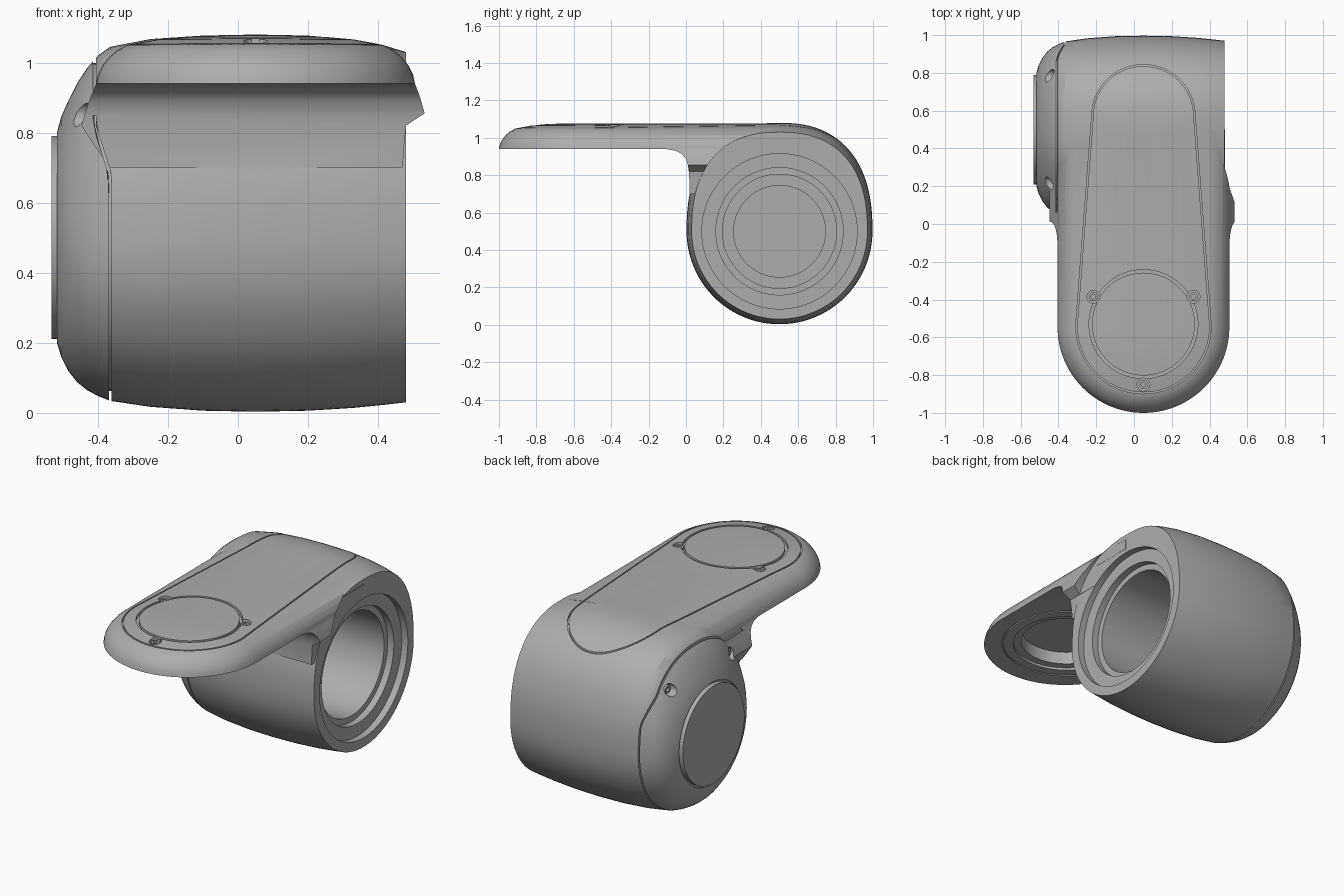
import bpy, bmesh, math
from math import sin, cos, pi

if "Cube" in bpy.data.objects:
    bpy.data.objects.remove(bpy.data.objects["Cube"])

grey = bpy.data.materials.new("satin grey")
grey.use_nodes = True
grey.diffuse_color = (0.42, 0.42, 0.42, 1)
grey.node_tree.nodes["Principled BSDF"].inputs["Base Color"].default_value = (0.42, 0.42, 0.42, 1)

CX = 0.05          # middle of the arm
AXIS = 0.5         # height and depth of the barrel axis
FRONT = -0.545     # centre of the rounded arm end


def loft(name, rings, cyclic=False):
    """Skin a list of equal-length closed rings; cyclic makes a tube ring."""
    bm = bmesh.new()
    rows = [[bm.verts.new(p) for p in r] for r in rings]
    n = len(rows[0])
    pairs = list(zip(rows, rows[1:])) + ([(rows[-1], rows[0])] if cyclic else [])
    for a, b in pairs:
        for i in range(n):
            j = (i + 1) % n
            bm.faces.new((a[i], a[j], b[j], b[i]))
    if not cyclic:
        bm.faces.new(rows[0])
        bm.faces.new(rows[-1])
    bmesh.ops.recalc_face_normals(bm, faces=bm.faces)
    me = bpy.data.meshes.new(name)
    bm.to_mesh(me)
    bm.free()
    me.materials.append(grey)
    ob = bpy.data.objects.new(name, me)
    bpy.context.collection.objects.link(ob)
    return ob


def combine(target, other, op):
    """Apply a boolean and remove the helper."""
    mod = target.modifiers.new("join", 'BOOLEAN')
    mod.operation, mod.solver, mod.object = op, 'EXACT', other
    bpy.context.view_layer.update()
    me = bpy.data.meshes.new_from_object(
        target.evaluated_get(bpy.context.evaluated_depsgraph_get()))
    target.modifiers.clear()
    target.data = me
    bpy.data.objects.remove(other)


def circle(axis, pos, a, b, r, n=64):
    """Ring around the x or z axis."""
    pts = [(r * cos(2 * pi * i / n), r * sin(2 * pi * i / n)) for i in range(n)]
    if axis == 'X':
        return [(pos, a + u, b + v) for u, v in pts]
    return [(a + u, b + v, pos) for u, v in pts]


def rod(name, axis, p0, p1, a, b, r, n=64):
    return loft(name, [circle(axis, p, a, b, r, n) for p in (p0, p1)])


def tube(name, axis, p0, p1, a, b, r0, r1):
    return loft(name, [circle(axis, p, a, b, r, 96) for p, r in
                       ((p0, r0), (p1, r0), (p1, r1), (p0, r1))], True)


def section(x, r, top, e, n=96):
    """Barrel cross-section: round below, taller and squarer above."""
    out = []
    for i in range(n):
        c, s = cos(2 * pi * i / n), sin(2 * pi * i / n)
        if s > 0:
            y = math.copysign(abs(c) ** (2 / e), c)
            out.append((x, AXIS + r * y, AXIS + top * s ** (2 / e)))
        else:
            out.append((x, AXIS + r * c, AXIS + r * s))
    return out


# Barrel with domed end cap: x, radius, top height, squareness
stations = [(.48, .47, .53, 2.4), (.42, .477, .548, 2.4), (.33, .486, .565, 2.4),
            (.2, .494, .577, 2.4), (.05, .497, .58, 2.4), (-.1, .494, .577, 2.4),
            (-.25, .483, .567, 2.4), (-.365, .466, .545, 2.4), (-.4, .452, .52, 2.3),
            (-.43, .436, .485, 2.2), (-.46, .412, .44, 2.1), (-.485, .38, .39, 2),
            (-.505, .34, .345, 2), (-.517, .3, .3, 2), (-.525, .22, .22, 2)]
body = loft("housing", [section(*s) for s in stations])


# Arm: rounded front end, square back buried in the barrel
def arm_ring(z, r):
    arc = [(CX + r * cos(t), FRONT + r * sin(t), z)
           for t in [-pi + pi * i / 48 for i in range(49)]]
    return arc + [(CX + r, AXIS, z), (CX - r, AXIS, z)]


arm = loft("arm", [arm_ring(z, r) for z, r in (
    (.94, .455), (.965, .45), (.99, .438), (1.015, .418), (1.035, .394),
    (1.05, .365), (1.056, .335), (1.066, .28), (1.073, .2), (1.077, .1))])

# Flared web under the arm: height, front edge, right and left side
web = loft("web", [[(x0, y, z), (x1, y, z), (x1, .25, z), (x0, .25, z)]
                   for z, y, x1, x0 in (
    (.95, -.14, .503, -.403), (.94, -.11, .505, -.405), (.932, -.06, .508, -.408),
    (.915, -.025, .515, -.415), (.89, -.002, .523, -.425), (.855, .01, .533, -.437),
    (.82, .015, .48, -.447), (.77, .018, .475, -.415), (.7, .02, .47, -.365))])

# Trim arm and web flush with the open end of the barrel
for part in (arm, web):
    trim = loft("trim", [section(x, .47, .53, 2.4) for x in (.481, .7)])
    combine(part, trim, 'DIFFERENCE')
combine(body, web, 'UNION')
combine(body, arm, 'UNION')

# Stepped bore, narrower towards the cap
for r, x0, x1 in ((.415, .44, .6), (.34, .4, .6), (.305, -.36, .6), (.245, -.46, .6)):
    combine(body, rod("bore", 'X', x0, x1, AXIS, AXIS, r, 96), 'DIFFERENCE')


# Seam between barrel and cap, stepping outwards near the top
def seam_ring(x, grow):
    out = []
    for _, y, z in section(0, .46 + grow, .52 + grow, 2.3):
        t = min(1, max(0, (z - .68) / .14))
        out.append((x - .045 * t, y, z))
    return out


combine(body, loft("seam", [seam_ring(-.361, .1), seam_ring(-.369, .1),
                            seam_ring(-.369, -.022), seam_ring(-.361, -.022)], True),
        'DIFFERENCE')


# Outline groove of the long top lid, following the surface
def lid_ring(grow, lifted):
    pts = []
    for y, r, start in ((.57, .27, 0), (-.54, .355, pi)):
        for i in range(33):
            t = start + pi * i / 32
            pts.append((CX + (r + grow) * cos(t), y + (r + grow) * sin(t)))
    out = []
    for x, y in pts:
        back = min(1, max(0, (y - AXIS) / .5))
        surf = AXIS + .575 * (1 - back ** 2.4) ** (1 / 2.4)
        out.append((x, y, 1.2 if lifted else min(1.038, surf - .018)))
    return out


combine(body, loft("lid_groove", [lid_ring(.004, True), lid_ring(.004, False),
                                  lid_ring(-.004, False), lid_ring(-.004, True)], True),
        'DIFFERENCE')

# Round cover on the arm end, and the recess below it
combine(body, tube("cover_groove", 'Z', 1.05, 1.2, CX, -.53, .288, .272), 'DIFFERENCE')
combine(body, rod("under_recess", 'Z', .9, 1.03, CX, -.53, .255), 'DIFFERENCE')
combine(body, tube("under_groove", 'Z', .9, .948, CX, -.53, .365, .355), 'DIFFERENCE')
combine(body, tube("under_step", 'Z', .9, .955, CX, -.53, .3, .2), 'DIFFERENCE')

# Screw pockets with hollow screws: three on the arm, two on the cap
screws = [('Z', 1.2, 1.035, 1.055, x, y) for x, y in ((-.215, -.385), (.315, -.385), (CX, -.85))]
screws += [('X', -.6, -.415, -.43, AXIS + s * .285, .85) for s in (-1, 1)]
for i, (axis, far, floor, head, a, b) in enumerate(screws):
    combine(body, rod("pocket", axis, floor, far, a, b, .034, 24), 'DIFFERENCE')
    screw = tube(f"screw_{i + 1}", axis, floor, head, a, b, .024, .012)

# Flat disc set in the cap
combine(body, rod("disc_pocket", 'X', -.505, -.6, AXIS, AXIS, .302, 96), 'DIFFERENCE')
rod("cap_disc", 'X', -.5, -.533, AXIS, AXIS, .29, 96)

# Smooth shading with sharp edges kept
for ob in bpy.context.scene.objects:
    if ob.type == 'MESH':
        bpy.ops.object.select_all(action='DESELECT')
        ob.select_set(True)
        bpy.context.view_layer.objects.active = ob
        bpy.ops.object.shade_smooth_by_angle(angle=math.radians(28))
